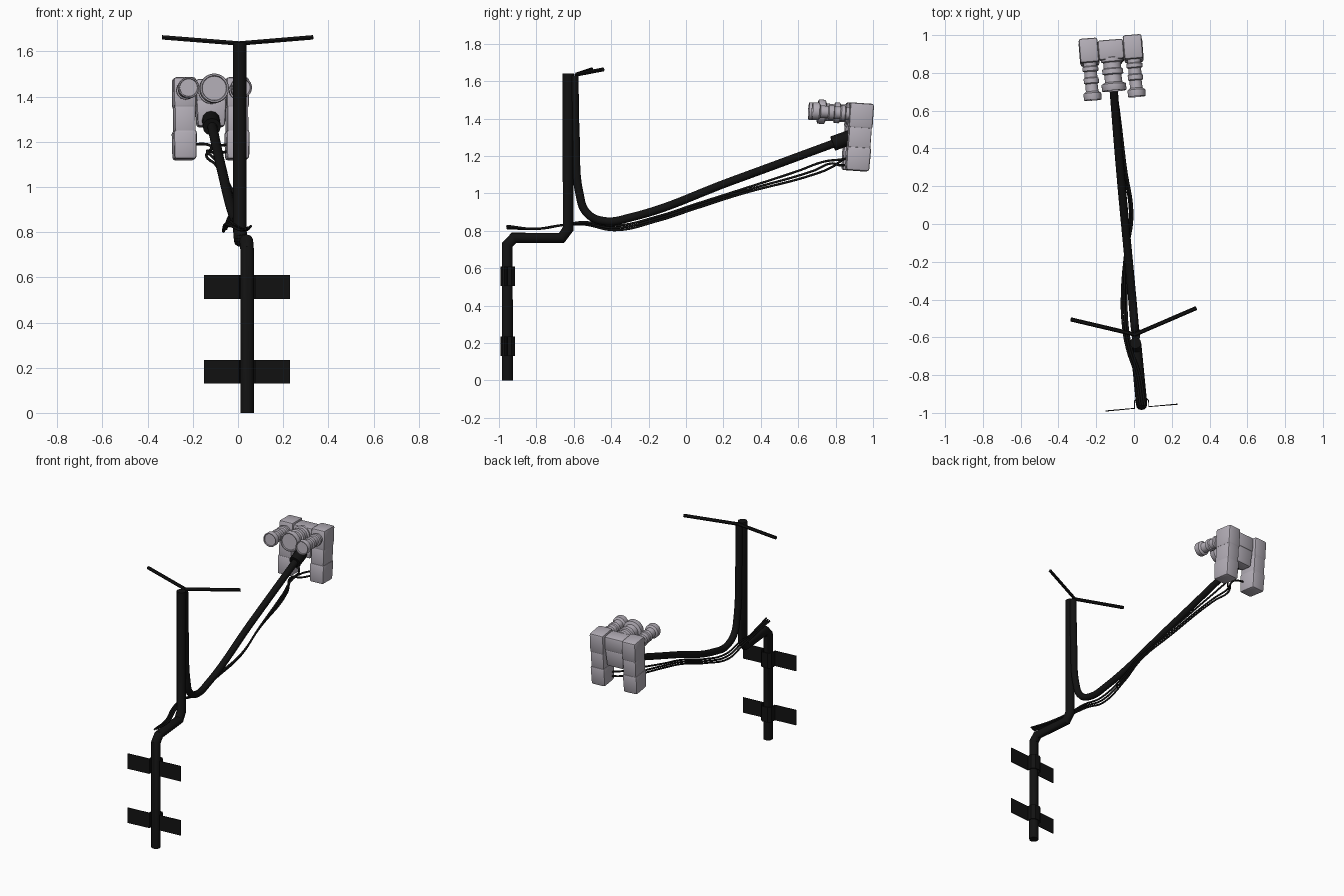
import bpy, bmesh, math
from mathutils import Vector, Matrix

cube = bpy.data.objects.get("Cube")
if cube:
    bpy.data.objects.remove(cube, do_unlink=True)


def material(name, rgb):
    m = bpy.data.materials.new(name)
    m.use_nodes = True
    m.diffuse_color = (*rgb, 1)
    m.node_tree.nodes["Principled BSDF"].inputs["Base Color"].default_value = (*rgb, 1)
    return m


BLACK = material("black metal", (0.006, 0.006, 0.006))
GREY = material("warm grey plastic", (0.45, 0.42, 0.47))


def add(name, mesh, mat, smooth=True):
    mesh.materials.clear()
    mesh.materials.append(mat)
    ob = bpy.data.objects.new(name, mesh)
    bpy.context.collection.objects.link(ob)
    if smooth:
        bpy.ops.object.select_all(action="DESELECT")
        ob.select_set(True)
        bpy.context.view_layer.objects.active = ob
        bpy.ops.object.shade_smooth_by_angle(angle=math.radians(35))
    return ob


def tube(name, points, radius, curved=False, sides=4):
    """Round tube along a path, turned into a mesh."""
    cu = bpy.data.curves.new(name, "CURVE")
    cu.dimensions = "3D"
    cu.bevel_depth = radius
    cu.bevel_resolution = sides
    cu.use_fill_caps = True
    cu.resolution_u = 10
    sp = cu.splines.new("BEZIER" if curved else "POLY")
    if curved:
        sp.bezier_points.add(len(points) - 1)
        for bp, p in zip(sp.bezier_points, points):
            bp.co = p
            bp.handle_left_type = bp.handle_right_type = "AUTO"
    else:
        sp.points.add(len(points) - 1)
        for sp_pt, p in zip(sp.points, points):
            sp_pt.co = (*p, 1)
    tmp = bpy.data.objects.new(name + " path", cu)
    bpy.context.collection.objects.link(tmp)
    bpy.context.view_layer.update()
    mesh = bpy.data.meshes.new_from_object(
        tmp.evaluated_get(bpy.context.evaluated_depsgraph_get()))
    bpy.data.objects.remove(tmp, do_unlink=True)
    return add(name, mesh, BLACK)


# Cranked post
POST = (0.04, -0.955)
MAST = (0.008, -0.63)
tube("post", [(*POST, 0), (*POST, 0.725), (0.037, -0.92, 0.762),
              (0.012, -0.665, 0.762), (*MAST, 0.81), (*MAST, 1.64)], 0.03)

# Curved boom hanging from the mast top
tube("boom", [(0.01, -0.597, 1.63), (0.01, -0.59, 1.3), (0.008, -0.57, 1.0),
              (0.003, -0.53, 0.895), (-0.005, -0.44, 0.852),
              (-0.018, -0.3, 0.87), (-0.07, 0.25, 1.068),
              (-0.118, 0.84, 1.285)], 0.022, True)
tube("boom_sleeve", [(-0.116, 0.785, 1.266), (-0.12, 0.875, 1.298)], 0.04)

# Two rods at the mast top
for side, tip in (("right", (-0.335, -0.505, 1.662)), ("left", (0.33, -0.445, 1.662))):
    tube(side + "_rod", [(0.005, -0.585, 1.635), tip], 0.011, sides=1)

# Hat-shaped wall brackets clamping the post
HAT = [(-0.15, -0.99), (0.003, -0.976), (0.003, -0.937), (0.02, -0.92),
       (0.06, -0.918), (0.078, -0.935), (0.078, -0.967), (0.23, -0.954)]
for name, low in (("upper_bracket", 0.505), ("lower_bracket", 0.13)):
    bm = bmesh.new()
    bottom = [bm.verts.new((x, y, low)) for x, y in HAT]
    top = [bm.verts.new((x, y, low + 0.105)) for x, y in HAT]
    for i in range(len(HAT) - 1):
        bm.faces.new((bottom[i], bottom[i + 1], top[i + 1], top[i]))
    mesh = bpy.data.meshes.new(name)
    bm.to_mesh(mesh)
    bm.free()
    plate = add(name, mesh, BLACK, False)
    solid = plate.modifiers.new("thickness", "SOLIDIFY")
    solid.thickness = 0.006
    solid.offset = 0

# Cables slung along the boom, ending in the side units
ENDS = [
    [(-0.1, 0.68, 1.1), (-0.14, 0.78, 1.14), (-0.12, 0.84, 1.18), (-0.215, 0.88, 1.19)],
    [(-0.1, 0.68, 1.12), (-0.135, 0.78, 1.16), (-0.1, 0.82, 1.15), (-0.03, 0.9, 1.16)],
    [(-0.08, 0.6, 1.12), (-0.1, 0.74, 1.17), (-0.09, 0.82, 1.18), (-0.03, 0.9, 1.19)],
]
for i, end in enumerate(ENDS):
    d = 0.012 * (i - 1)
    tube("cable_%d" % (i + 1), [
        (0.045 + d, -0.96, 0.82 + d / 2), (0.02 + d, -0.8, 0.81),
        (-0.025 + d, -0.66, 0.83), (-0.045 + d, -0.55, 0.84 + d / 2),
        (-0.052 + d, -0.38, 0.815 + d), (-0.04 + d / 2, -0.15, 0.865 + d),
        (-0.015 + d / 2, 0.05, 0.93 + d), (-0.05 + d / 2, 0.3, 1.01 + d)] + end, 0.006, True)

# Head: every unit shares one slightly turned and tilted frame
HEAD = (Matrix.Translation((-0.122, 0.925, 1.41))
        @ Matrix.Rotation(0.08, 4, "Z") @ Matrix.Rotation(-0.07, 4, "X"))


def block(name, center, size, taper=1.0, bevel=0.012):
    """Bevelled housing; taper narrows its lower end."""
    bm = bmesh.new()
    bmesh.ops.create_cube(bm, size=1)
    for v in bm.verts:
        k = taper if v.co.z < 0 else 1
        v.co = Vector((v.co.x * size[0] * k, v.co.y * size[1] * k, v.co.z * size[2]))
    bmesh.ops.bevel(bm, geom=bm.edges[:], offset=bevel, segments=2,
                    profile=0.5, affect="EDGES")
    bmesh.ops.transform(bm, verts=bm.verts, matrix=HEAD @ Matrix.Translation(center))
    mesh = bpy.data.meshes.new(name)
    bm.to_mesh(mesh)
    bm.free()
    return add(name, mesh, GREY)


def lens(name, x, z, front, r):
    """Turned barrel; profile is (distance behind the rim, radius factor)."""
    profile = [(0.008, 0), (0.008, 0.82), (0, 0.86), (0, 0.96), (0.005, 1),
               (0.036, 1), (0.045, 0.72), (0.085, 0.68), (0.09, 0.85),
               (0.115, 0.85), (0.12, 0.72), (0.15, 0.72), (0.155, 0.9),
               (0.175, 0.9), (0.18, 0.75), (0.25, 0.75)]
    bm = bmesh.new()
    verts = [bm.verts.new((x + r * f, front + y, z)) for y, f in profile]
    edges = [bm.edges.new(pair) for pair in zip(verts, verts[1:])]
    bmesh.ops.spin(bm, geom=verts + edges, cent=(x, 0, z), axis=(0, 1, 0),
                   angle=math.tau, steps=28)
    bmesh.ops.remove_doubles(bm, verts=bm.verts, dist=1e-5)
    bmesh.ops.recalc_face_normals(bm, faces=bm.faces)
    bmesh.ops.transform(bm, verts=bm.verts, matrix=HEAD)
    mesh = bpy.data.meshes.new(name)
    bm.to_mesh(mesh)
    bm.free()
    return add(name, mesh, GREY)


for side, s in (("right", -1), ("left", 1)):
    x = s * 0.117
    block(side + "_unit_top", (x, 0, 0.005), (0.1, 0.128, 0.135))
    block(side + "_unit_waist", (x, 0, -0.115), (0.092, 0.12, 0.13), bevel=0.006)
    block(side + "_unit_base", (x, 0, -0.226), (0.104, 0.13, 0.128), taper=0.95)
    lens(side + "_lens", x, 0.012, -0.262, 0.047)

block("middle_unit", (0, -0.005, 0.015), (0.135, 0.105, 0.1))
block("middle_unit_base", (0, -0.005, -0.085), (0.135, 0.1, 0.12), taper=0.9)
lens("middle_lens", 0, 0.012, -0.222, 0.065)
